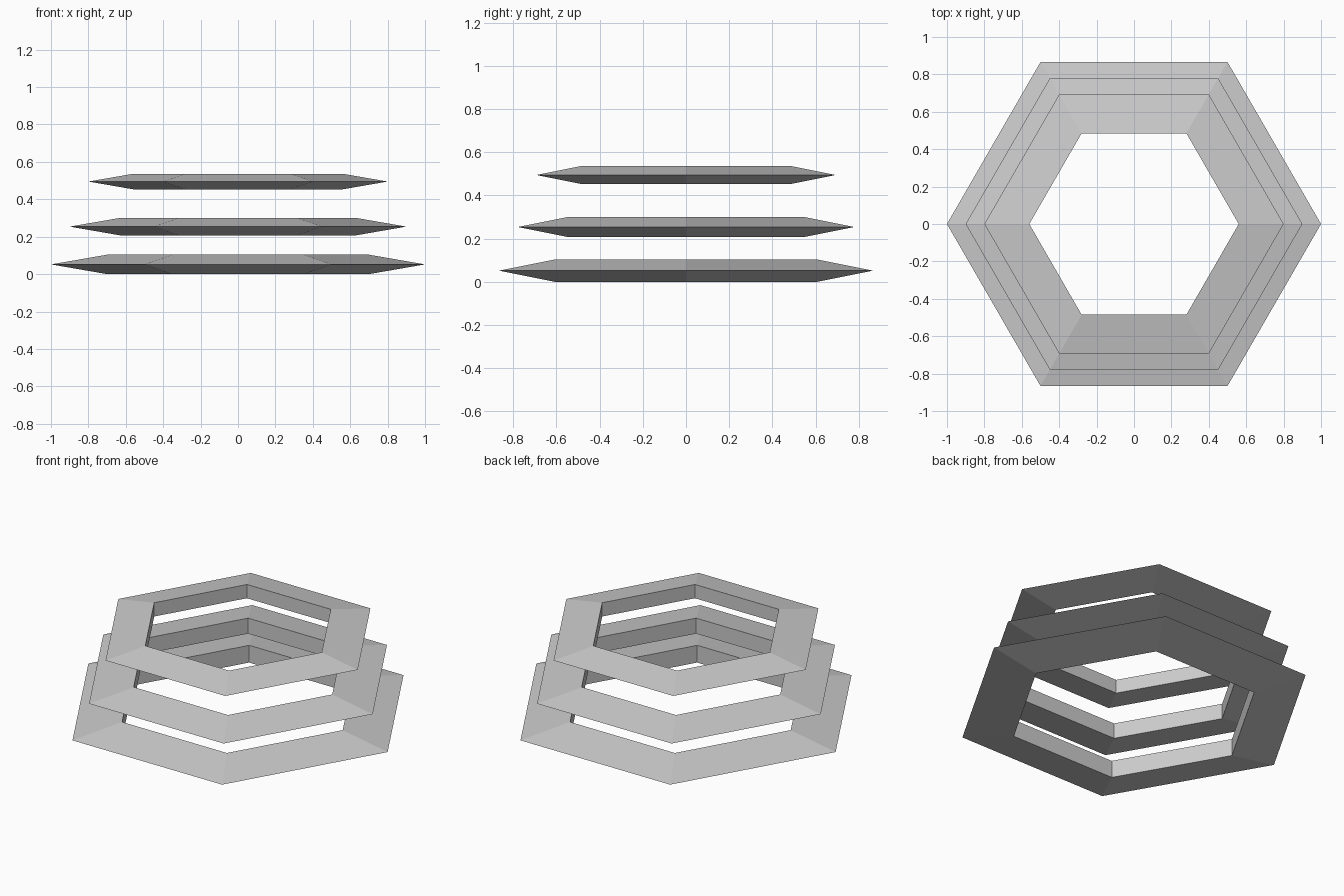
import bpy, bmesh
from math import cos, sin, pi

if "Cube" in bpy.data.objects:
    bpy.data.objects.remove(bpy.data.objects["Cube"])

SIDES = 6


def hex_ring(name, scale, z):
    """Six-sided ring with a triangular section: sharp outer edge, vertical inner wall."""
    half = 0.052 * scale
    profile = [(scale, 0), (0.7 * scale, half), (0.7 * scale, -half)]
    bm = bmesh.new()
    loops = []
    for i in range(SIDES):
        a = 2 * pi * i / SIDES
        loops.append([bm.verts.new((r * cos(a), r * sin(a), h)) for r, h in profile])
    for i in range(SIDES):
        a, b = loops[i], loops[(i + 1) % SIDES]
        for j in range(3):
            k = (j + 1) % 3
            bm.faces.new((a[j], b[j], b[k], a[k]))
    bmesh.ops.recalc_face_normals(bm, faces=bm.faces)
    mesh = bpy.data.meshes.new(name)
    bm.to_mesh(mesh)
    bm.free()
    obj = bpy.data.objects.new(name, mesh)
    obj.location.z = z
    bpy.context.collection.objects.link(obj)


# Stack of shrinking rings
hex_ring("lower_ring", 1.0, 0.052)
hex_ring("middle_ring", 0.9, 0.254)
hex_ring("upper_ring", 0.8, 0.495)
